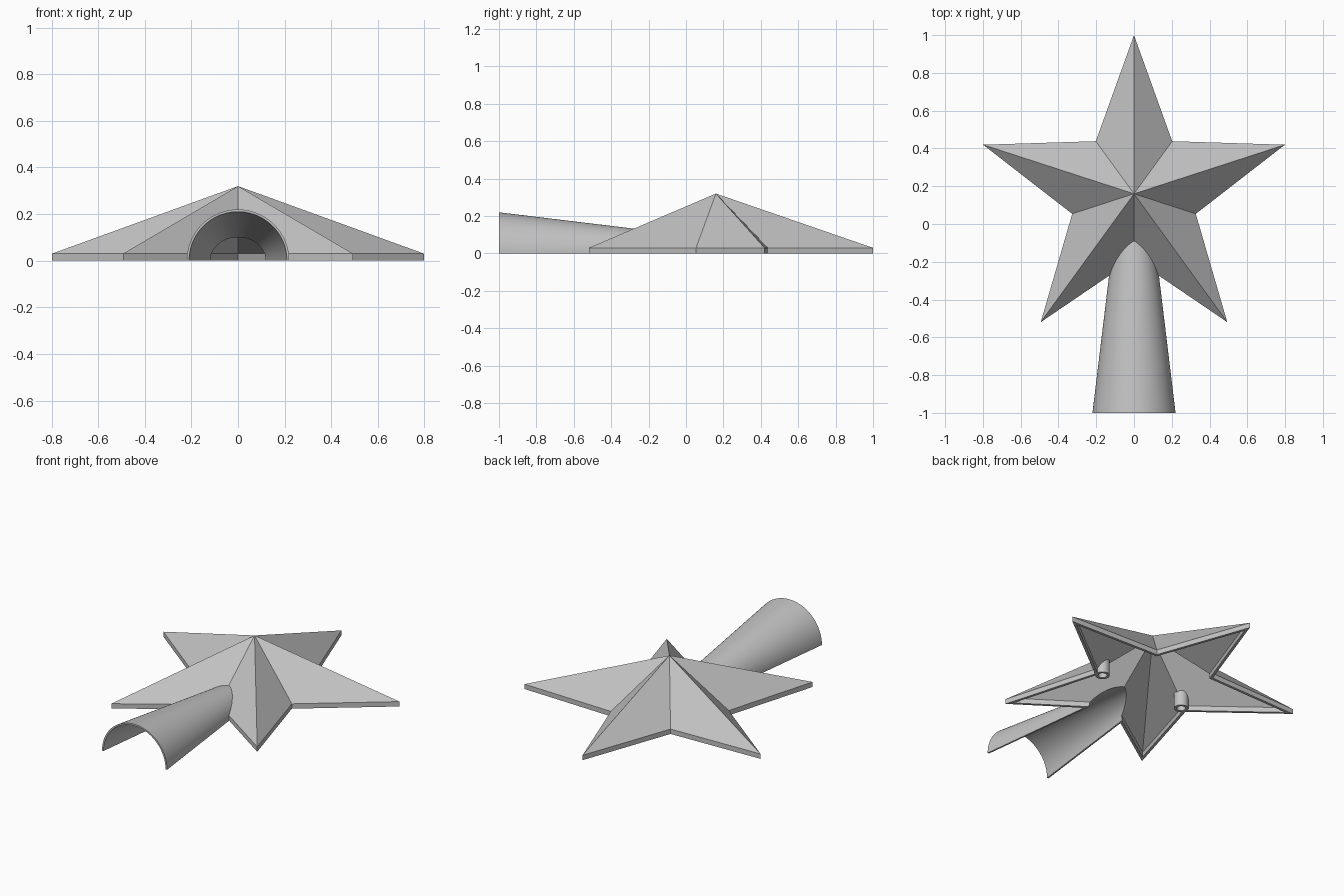
import bpy, bmesh
from math import sin, cos, pi, radians
from mathutils import Matrix, Vector

cube = bpy.data.objects.get("Cube")
if cube:
    bpy.data.objects.remove(cube, do_unlink=True)

CENTRE_Y = 0.16                 # star centre
TIP, VALLEY = 0.84, 0.344       # star radii
RIM, PEAK = 0.03, 0.32          # rim and peak heights
BELOW = -0.06                   # solids overshoot the base, then get trimmed

grey = bpy.data.materials.new("plain grey")
grey.use_nodes = True
colour = (0.55, 0.55, 0.55, 1)
grey.diffuse_color = colour
grey.node_tree.nodes["Principled BSDF"].inputs["Base Color"].default_value = colour


def make_object(name, bm):
    bmesh.ops.recalc_face_normals(bm, faces=bm.faces)
    mesh = bpy.data.meshes.new(name)
    bm.to_mesh(mesh)
    bm.free()
    obj = bpy.data.objects.new(name, mesh)
    bpy.context.collection.objects.link(obj)
    mesh.materials.append(grey)
    return obj


def star(name, scale, bottom):
    """Solid five-pointed star with a rim wall and a faceted peak."""
    bm = bmesh.new()
    low, high = [], []
    for i in range(10):
        r = scale * (VALLEY if i % 2 else TIP)
        a = pi / 2 + i * pi / 5
        x, y = r * cos(a), CENTRE_Y + r * sin(a)
        low.append(bm.verts.new((x, y, bottom)))
        high.append(bm.verts.new((x, y, RIM)))
    peak = bm.verts.new((0, CENTRE_Y, RIM + (PEAK - RIM) * scale))
    bm.faces.new(low)
    for i in range(10):
        j = (i + 1) % 10
        bm.faces.new((low[i], low[j], high[j], high[i]))
        bm.faces.new((high[i], high[j], peak))
    return make_object(name, bm)


def cone(name, start, end, r1, r2, segments=96):
    """Capped cone between two points."""
    start, end = Vector(start), Vector(end)
    axis = end - start
    turn = axis.to_track_quat('Z', 'Y').to_matrix().to_4x4()
    bm = bmesh.new()
    bmesh.ops.create_cone(bm, cap_ends=True, segments=segments, radius1=r1,
                          radius2=r2, depth=axis.length,
                          matrix=Matrix.Translation((start + end) / 2) @ turn)
    return make_object(name, bm)


def trunk(name, front, radius):
    """Tapering trunk from y = front into the star."""
    taper, back = 0.121, 0.0
    return cone(name, (0, front, 0), (0, back, 0),
                radius - taper * (front + 1), radius - taper * (back + 1))


def combine(obj, other, operation):
    """Apply a boolean and drop the tool object."""
    mod = obj.modifiers.new("combine", 'BOOLEAN')
    mod.operation, mod.solver, mod.object = operation, 'EXACT', other
    bpy.context.view_layer.update()
    graph = bpy.context.evaluated_depsgraph_get()
    mesh = bpy.data.meshes.new_from_object(obj.evaluated_get(graph))
    obj.modifiers.clear()
    obj.data = mesh
    bpy.data.objects.remove(other, do_unlink=True)


# Outer body: star joined to its trunk
body = star("star_topper", 1.0, BELOW)
combine(body, trunk("trunk", -1.0, 0.22), 'UNION')

# Hollow inside, leaving two pegs standing under the side valleys
hollow = star("hollow", 0.945, BELOW * 2)
peg_spots = [(0.299 * cos(a), CENTRE_Y + 0.299 * sin(a))
             for a in (radians(-18), radians(198))]
for x, y in peg_spots:
    peg = cone("peg", (x, y, BELOW * 3), (x, y, 0.2), 0.04, 0.04, 32)
    combine(hollow, peg, 'DIFFERENCE')
combine(body, hollow, 'DIFFERENCE')

# Trunk bore and peg holes
combine(body, trunk("bore", -1.1, 0.21), 'DIFFERENCE')
for x, y in peg_spots:
    hole = cone("peg_hole", (x, y, BELOW * 3), (x, y, 0.035), 0.025, 0.025, 32)
    combine(body, hole, 'DIFFERENCE')

# Trim everything flat at the base
bm = bmesh.new()
bmesh.ops.create_cube(bm, size=4, matrix=Matrix.Translation((0, 0, -2)))
combine(body, make_object("base_trim", bm), 'DIFFERENCE')

body.data.name = "star_topper"
body.data.materials.clear()
body.data.materials.append(grey)
for face in body.data.polygons:
    face.material_index = 0

# Smooth trunk, crisp star facets
bpy.ops.object.select_all(action='DESELECT')
body.select_set(True)
bpy.context.view_layer.objects.active = body
bpy.ops.object.shade_smooth_by_angle(angle=radians(15))
